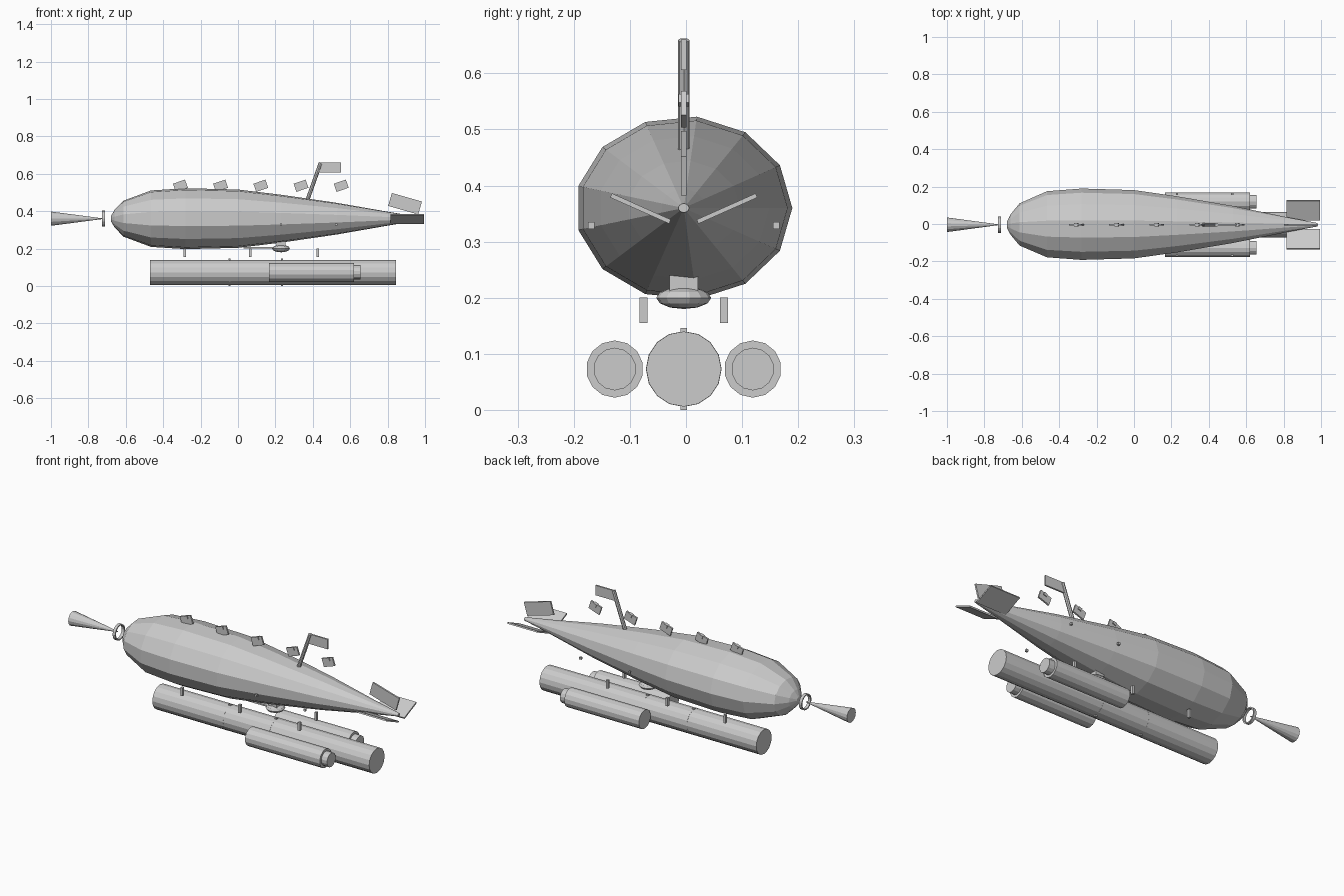
import bpy
import bmesh
from math import cos, sin, pi, radians, atan2, hypot
from mathutils import Matrix

cube = bpy.data.objects.get("Cube")
if cube:
    bpy.data.objects.remove(cube)

MID = -0.004      # lengthwise symmetry plane
AXIS = 0.36       # height of the hull axis
TUBE_Z = 0.073    # height of the lower tubes

grey = bpy.data.materials.new("light grey")
grey.use_nodes = True
grey.diffuse_color = (0.6, 0.6, 0.6, 1)
grey.node_tree.nodes["Principled BSDF"].inputs["Base Color"].default_value = (0.6, 0.6, 0.6, 1)


def finish(name, bm):
    bmesh.ops.recalc_face_normals(bm, faces=bm.faces)
    mesh = bpy.data.meshes.new(name)
    bm.to_mesh(mesh)
    bm.free()
    mesh.materials.append(grey)
    obj = bpy.data.objects.new(name, mesh)
    bpy.context.collection.objects.link(obj)
    return obj


def lathe(name, profile, sides, y=0.0, z=AXIS, widen=1.0, phase=0.0, closed=False):
    """Revolve (x, radius) points around a lengthwise axis."""
    bm = bmesh.new()
    rings = []
    for x, r in profile:
        angles = [phase + 2 * pi * i / sides for i in range(sides)]
        rings.append([bm.verts.new((x, MID + y + r * widen * cos(a), z + r * sin(a))) for a in angles])
    pairs = list(zip(rings, rings[1:]))
    if closed:
        pairs.append((rings[-1], rings[0]))
    else:
        bm.faces.new(rings[0])
        bm.faces.new(rings[-1])
    for a, b in pairs:
        for i in range(sides):
            j = (i + 1) % sides
            bm.faces.new((a[i], a[j], b[j], b[i]))
    return finish(name, bm)


def box(name, size, centre, angle=0.0, axis='Y'):
    bm = bmesh.new()
    bmesh.ops.create_cube(bm, size=1)
    x, y, z = centre
    place = Matrix.Translation((x, MID + y, z)) @ Matrix.Rotation(radians(angle), 4, axis)
    bm.transform(place @ Matrix.Diagonal((*size, 1)))
    return finish(name, bm)


# Faceted hull
lathe("hull", [(-0.68, 0.013), (-0.66, 0.047), (-0.612, 0.097), (-0.465, 0.152),
               (-0.28, 0.164), (0, 0.157), (0.23, 0.129), (0.53, 0.085),
               (0.82, 0.034), (0.98, 0.008)], 13, widen=1.18)

# Nose ring and trailing cone
lathe("nose_ring", [(-0.728, 0.043), (-0.712, 0.043), (-0.712, 0.036), (-0.728, 0.036)],
      16, closed=True)
lathe("nose_cone", [(-1.0, 0.039), (-0.725, 0.002)], 14)

# Lower tubes
lathe("main_tube", [(-0.47, 0.067), (0.845, 0.067)], 16, z=TUBE_Z)
for x in (-0.045, 0.235):
    lathe("tube_band", [(x - 0.004, 0.0675), (x + 0.004, 0.0675)], 16, z=TUBE_Z)
    for side in (-1, 1):
        box("band_clip", (0.012, 0.012, 0.012), (x, 0, TUBE_Z + side * 0.067))

for side, label in ((1, "back"), (-1, "front")):
    lathe(label + "_side_tube", [(0.167, 0.051), (0.62, 0.051), (0.62, 0.038), (0.655, 0.038)],
          14, y=side * 0.123, z=TUBE_Z, phase=pi / 14)
    # Struts under the hull
    for x in (-0.285, 0.065, 0.427):
        box(label + "_strut", (0.013, 0.014, 0.045), (x, side * 0.072, 0.178))
    # Small side studs
    for x in (0.23, 0.525):
        box(label + "_stud", (0.012, 0.012, 0.012), (x, side * 0.165, 0.329))
    # Angled tail planes
    box(label + "_tail_plane", (0.18, 0.115, 0.008), (0.905, side * 0.077, 0.359), side * 24, 'X')

# Upright tail fin
box("tail_fin", (0.167, 0.009, 0.072), (0.893, 0, 0.44), 16)

# Row of tilted plates along the top
for i in range(5):
    x = -0.308 + i * 0.215
    box("top_plate", (0.068, 0.009, 0.046), (x, 0, 0.536), -19)
    box("top_plate_peg", (0.02, 0.018, 0.016), (x, 0, 0.552), -19)

# Leaning mast and flag
foot, head = (0.372, 0.462), (0.442, 0.659)
dx, dz = head[0] - foot[0], head[1] - foot[1]
bm = bmesh.new()
bmesh.ops.create_cone(bm, cap_ends=True, segments=8, radius1=0.0105, radius2=0.0105, depth=hypot(dx, dz))
bm.transform(Matrix.Translation((foot[0] + dx / 2, MID, foot[1] + dz / 2))
             @ Matrix.Rotation(atan2(dx, dz), 4, 'Y'))
finish("mast", bm)

bm = bmesh.new()
outline = [(0.424, 0.606), (0.55, 0.606), (0.55, 0.66), (0.442, 0.66)]
face = bm.faces.new([bm.verts.new((x, MID - 0.0045, z)) for x, z in outline])
side = bmesh.ops.extrude_face_region(bm, geom=[face])
bmesh.ops.translate(bm, vec=(0, 0.009, 0),
                    verts=[g for g in side["geom"] if isinstance(g, bmesh.types.BMVert)])
finish("flag", bm)

# Round pod and its rail beneath the hull
bm = bmesh.new()
bmesh.ops.create_uvsphere(bm, u_segments=14, v_segments=6, radius=1)
bm.transform(Matrix.Translation((0.23, MID, 0.2)) @ Matrix.Diagonal((0.049, 0.049, 0.02, 1)))
finish("belly_pod", bm)
box("belly_rail", (0.17, 0.04, 0.008), (0.115, 0, 0.205))
box("pod_mount", (0.05, 0.05, 0.05), (0.23, 0, 0.225))
